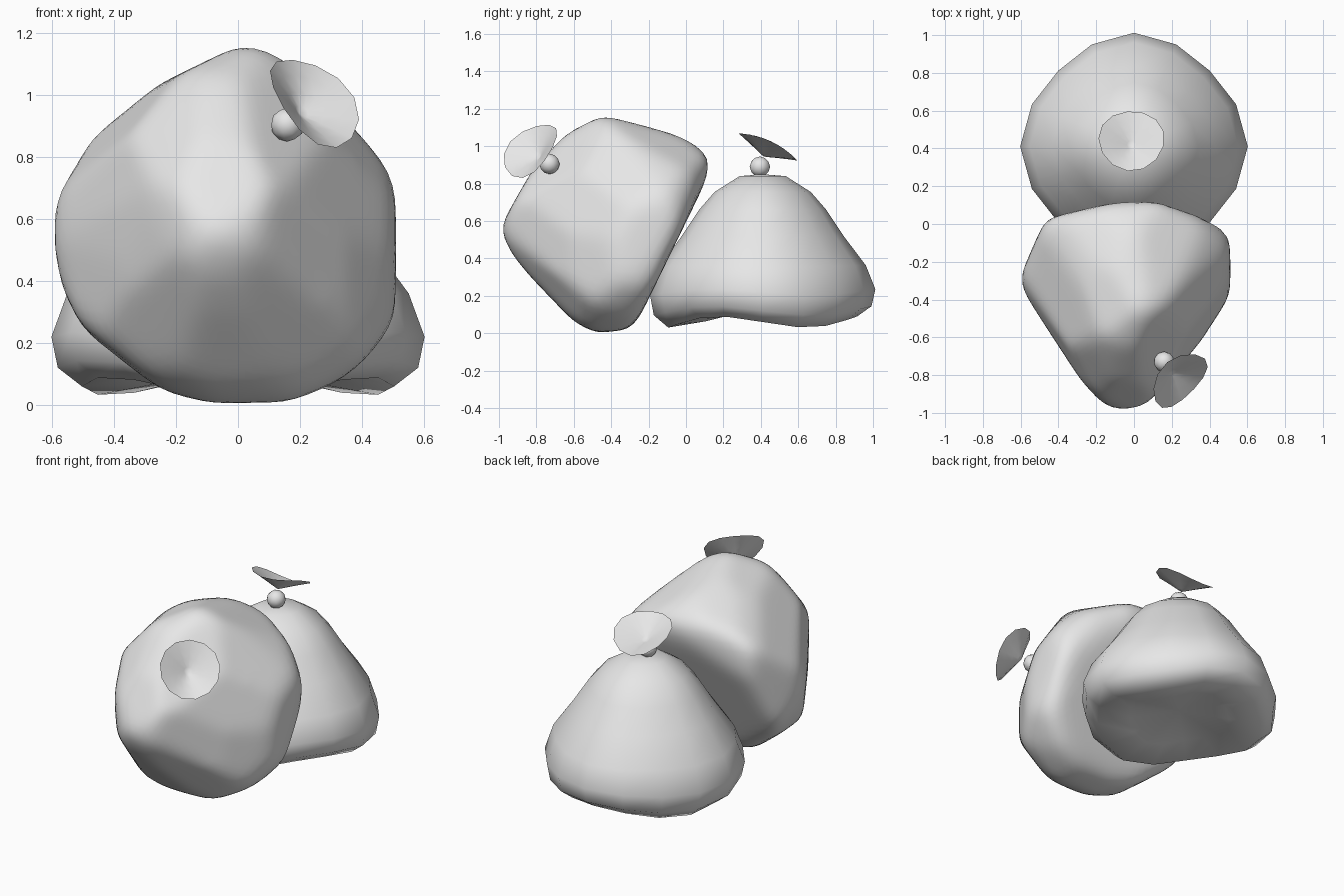
import bpy, bmesh
from math import sin, cos, pi, radians
from mathutils import Vector

cube = bpy.data.objects.get("Cube")
if cube:
    bpy.data.objects.remove(cube, do_unlink=True)

cloth = bpy.data.materials.new("plain_grey")
cloth.use_nodes = True
cloth.diffuse_color = (0.8, 0.8, 0.8, 1)
cloth.node_tree.nodes["Principled BSDF"].inputs["Base Color"].default_value = (0.8, 0.8, 0.8, 1)


def finish(bm, name, angle=70):
    mesh = bpy.data.meshes.new(name)
    bm.to_mesh(mesh)
    bm.free()
    mesh.materials.append(cloth)
    obj = bpy.data.objects.new(name, mesh)
    bpy.context.collection.objects.link(obj)
    bpy.ops.object.select_all(action="DESELECT")
    obj.select_set(True)
    bpy.context.view_layer.objects.active = obj
    bpy.ops.object.shade_smooth_by_angle(angle=radians(angle))
    return obj


def loft(name, rings, start=None, end=None):
    """Skin a stack of rings, with a fan to an optional point at each end."""
    bm = bmesh.new()
    loops = [[bm.verts.new(p) for p in ring] for ring in rings]
    n = len(loops[0])
    for a, b in zip(loops, loops[1:]):
        for i in range(n):
            j = (i + 1) % n
            bm.faces.new((a[i], a[j], b[j], b[i]))
    for point, loop in ((start, loops[0]), (end, loops[-1])):
        if point is not None:
            tip = bm.verts.new(point)
            for i in range(n):
                bm.faces.new((loop[i], loop[(i + 1) % n], tip))
    bmesh.ops.recalc_face_normals(bm, faces=bm.faces)
    return finish(bm, name)


def angles(n):
    return [2 * pi * i / n for i in range(n)]


# Standing sack: pear profile with soft lobes and an uneven, hollow base
profile = [(0.30, 0.09), (0.49, 0.06), (0.565, 0.12), (0.585, 0.22), (0.535, 0.36),
           (0.42, 0.52), (0.33, 0.66), (0.25, 0.755), (0.12, 0.84)]
rings = []
for r, z in profile:
    low = max(0, 1 - z / 0.4)
    rings.append([(r * (1 + 0.03 * cos(4 * a)) * cos(a),
                   0.41 + r * (1 + 0.03 * cos(4 * a)) * sin(a),
                   z - 0.035 * low * sin(3 * a)) for a in angles(16)])
loft("standing_sack", rings, (0, 0.41, 0.14), (0, 0.41, 0.85))

# Leaning sack: a ball trimmed flat along the edges of several outlines, then softened
centre = Vector((-0.05, -0.43, 0.58))
planes = []


def trim(turn, tilt, points, closed=True):
    """Turn each edge of an anticlockwise outline into a trimming plane."""
    t, e = radians(turn), radians(tilt)
    across = Vector((cos(t), sin(t), 0))
    up = Vector((-sin(t) * sin(e), cos(t) * sin(e), cos(e)))
    if closed:
        points = points + points[:1]
    for (u0, v0), (u1, v1) in zip(points, points[1:]):
        normal = (across * (v1 - v0) - up * (u1 - u0)).normalized()
        planes.append((normal, normal.dot(across * u0 + up * v0 - centre)))


# Upright outline across the width
trim(0, 0, [(0.15, 0), (0.37, 0.09), (0.51, 0.27), (0.51, 0.74), (0.2, 1.11),
            (0.02, 1.17), (-0.31, 1.01), (-0.45, 0.9), (-0.6, 0.66), (-0.6, 0.53),
            (-0.57, 0.38), (-0.48, 0.2), (-0.3, 0.06), (-0.08, 0)])
# Upright outline along the depth
trim(90, 0, [(-0.48, 0), (-0.3, 0.02), (-0.25, 0.08), (0.11, 0.82), (0.13, 0.94),
             (0, 1.05), (-0.45, 1.17), (-0.65, 1.06), (-0.83, 0.86), (-1, 0.56),
             (-0.93, 0.42), (-0.83, 0.3), (-0.6, 0.06)])
# Plan outline
trim(0, 90, [(-0.08, -1), (0.1, -0.95), (0.25, -0.78), (0.51, -0.38), (0.51, -0.04),
             (0.36, 0.04), (0.06, 0.14), (-0.1, 0.12), (-0.47, 0.03), (-0.6, -0.27),
             (-0.6, -0.34), (-0.28, -0.83), (-0.17, -0.95)])
# Round girth about the leaning axis
trim(35, 25, [(-0.71, 0.39), (-0.69, 0.17), (-0.54, -0.06), (-0.42, -0.15), (-0.13, -0.21),
              (0.08, -0.13), (0.26, 0), (0.4, 0.4), (0.3, 0.7), (0.14, 0.91),
              (-0.08, 0.96), (-0.29, 0.94), (-0.42, 0.88), (-0.66, 0.65)])
# Shoulder and underside
trim(215, 25, [(0.46, 0.1), (0.66, 0.2), (0.73, 0.85), (0.55, 1.07), (0.45, 1.17),
               (0.24, 1.23), (0.12, 1.22), (-0.31, 0.88)], closed=False)
trim(140, -30, [(-0.04, 0.91), (-0.4, 0.86), (-0.58, 0.63), (-0.67, 0.34), (-0.67, 0.1),
                (-0.51, -0.11), (-0.35, -0.21), (-0.12, -0.22), (0.18, -0.07)], closed=False)
# Flat around the tied neck
neck_axis = Vector((1, -1, 1)).normalized()
planes.append((neck_axis, neck_axis.dot(Vector((0.14, -0.71, 0.87)) - centre)))

bm = bmesh.new()
bmesh.ops.create_icosphere(bm, subdivisions=5, radius=1)
for v in bm.verts:
    ray = v.co.normalized()
    reach = min(d / n.dot(ray) for n, d in planes if n.dot(ray) > 0.01)
    v.co = centre + ray * reach
for _ in range(4):
    bmesh.ops.smooth_vert(bm, verts=bm.verts, factor=0.5,
                          use_axis_x=True, use_axis_y=True, use_axis_z=True)
finish(bm, "leaning_sack")


# Tied neck: round knot and a flared cloth mouth
def tie(prefix, knot, throat, direction):
    bm = bmesh.new()
    bmesh.ops.create_icosphere(bm, subdivisions=2, radius=0.055)
    finish(bm, prefix + "_knot").location = knot
    flare = []
    for r, z in ((0.025, 0.01), (0.07, 0.03), (0.125, 0.053), (0.175, 0.073)):
        flare.append([(r * cos(a), r * sin(a), z + 0.1 * r * cos(2 * a))
                      for a in angles(13)])
    mouth = loft(prefix + "_flared_mouth", flare, (0, 0, 0))
    mouth.location = throat
    mouth.rotation_euler = Vector(direction).to_track_quat("Z", "Y").to_euler()


tie("standing", (-0.01, 0.395, 0.89), (-0.013, 0.415, 0.945), (0, 0.42, 0.91))
tie("leaning", (0.16, -0.73, 0.905), (0.20, -0.785, 0.94), neck_axis)
